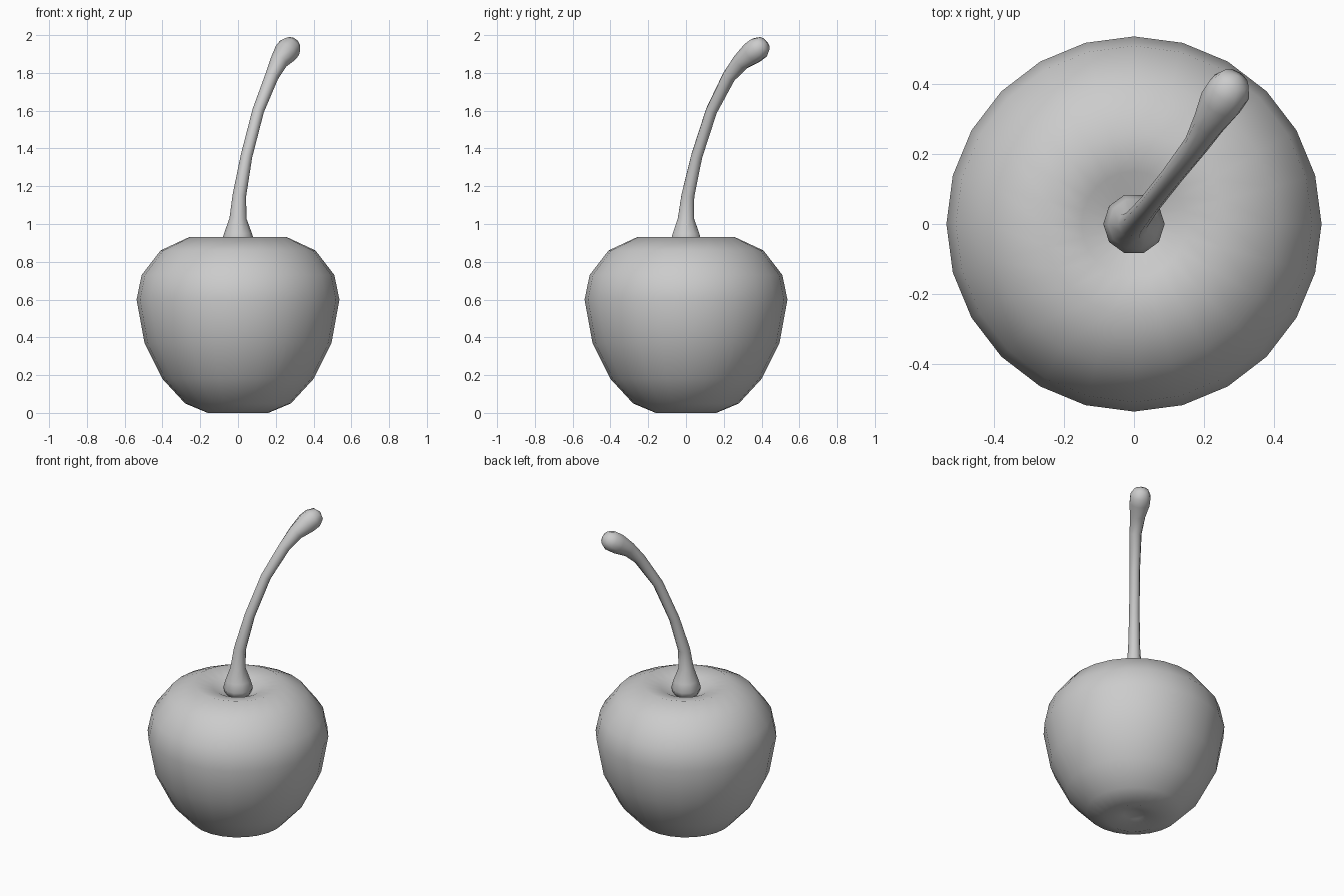
import bpy, bmesh
from math import cos, sin, tau
from mathutils import Vector

if "Cube" in bpy.data.objects:
    bpy.data.objects.remove(bpy.data.objects["Cube"])


def skin_rings(name, centres, radii, sides, axes=None):
    """Loft circular rings along a path, closing any open end; radius 0 gives a pole."""
    bm = bmesh.new()
    pts = [Vector(c) for c in centres]
    rings = []
    for i, (p, r) in enumerate(zip(pts, radii)):
        if axes:
            t = axes
        else:
            t = (pts[min(i + 1, len(pts) - 1)] - pts[max(i - 1, 0)]).normalized()
        u = Vector((0, 1, 0)).cross(t).normalized()
        v = t.cross(u)
        n = 1 if r == 0 else sides
        rings.append([bm.verts.new(p + r * (u * cos(tau * k / sides) + v * sin(tau * k / sides)))
                      for k in range(n)])
    for a, b in zip(rings, rings[1:]):
        for k in range(sides):
            j = (k + 1) % sides
            quad = [a[k % len(a)], a[j % len(a)], b[j % len(b)], b[k % len(b)]]
            bm.faces.new(list(dict.fromkeys(quad)))
    bmesh.ops.recalc_face_normals(bm, faces=bm.faces)
    mesh = bpy.data.meshes.new(name)
    bm.to_mesh(mesh)
    bm.free()
    mesh.shade_smooth()
    obj = bpy.data.objects.new(name, mesh)
    bpy.context.collection.objects.link(obj)
    return obj


# Fruit: turned profile with a shallow dimple below and a deeper one on top
profile = [(0, 0.04), (0.06, 0.03), (0.16, 0.0), (0.28, 0.05), (0.40, 0.18),
           (0.495, 0.37), (0.537, 0.60), (0.51, 0.73), (0.41, 0.86),
           (0.26, 0.93), (0.15, 0.905), (0.07, 0.865), (0, 0.85)]
skin_rings("cherry_fruit", [(0, 0, z) for r, z in profile], [r for r, z in profile],
           24, Vector((0, 0, 1)))

# Stem: curved sweep, flared at the foot and swollen at the tip
stem = [((0, 0, 0.85), 0), ((0, 0, 0.86), 0.075), ((0, 0, 0.90), 0.088),
        ((0, 0, 0.95), 0.074), ((0, 0, 1.03), 0.045), ((0.007, 0.01, 1.15), 0.036),
        ((0.045, 0.057, 1.36), 0.031), ((0.107, 0.135, 1.60), 0.031),
        ((0.178, 0.227, 1.78), 0.036), ((0.215, 0.29, 1.857), 0.047),
        ((0.25, 0.35, 1.905), 0.063), ((0.273, 0.385, 1.932), 0.063),
        ((0.290, 0.413, 1.955), 0.043), ((0.298, 0.424, 1.964), 0)]
skin_rings("cherry_stem", [c for c, r in stem], [r for c, r in stem], 10)
